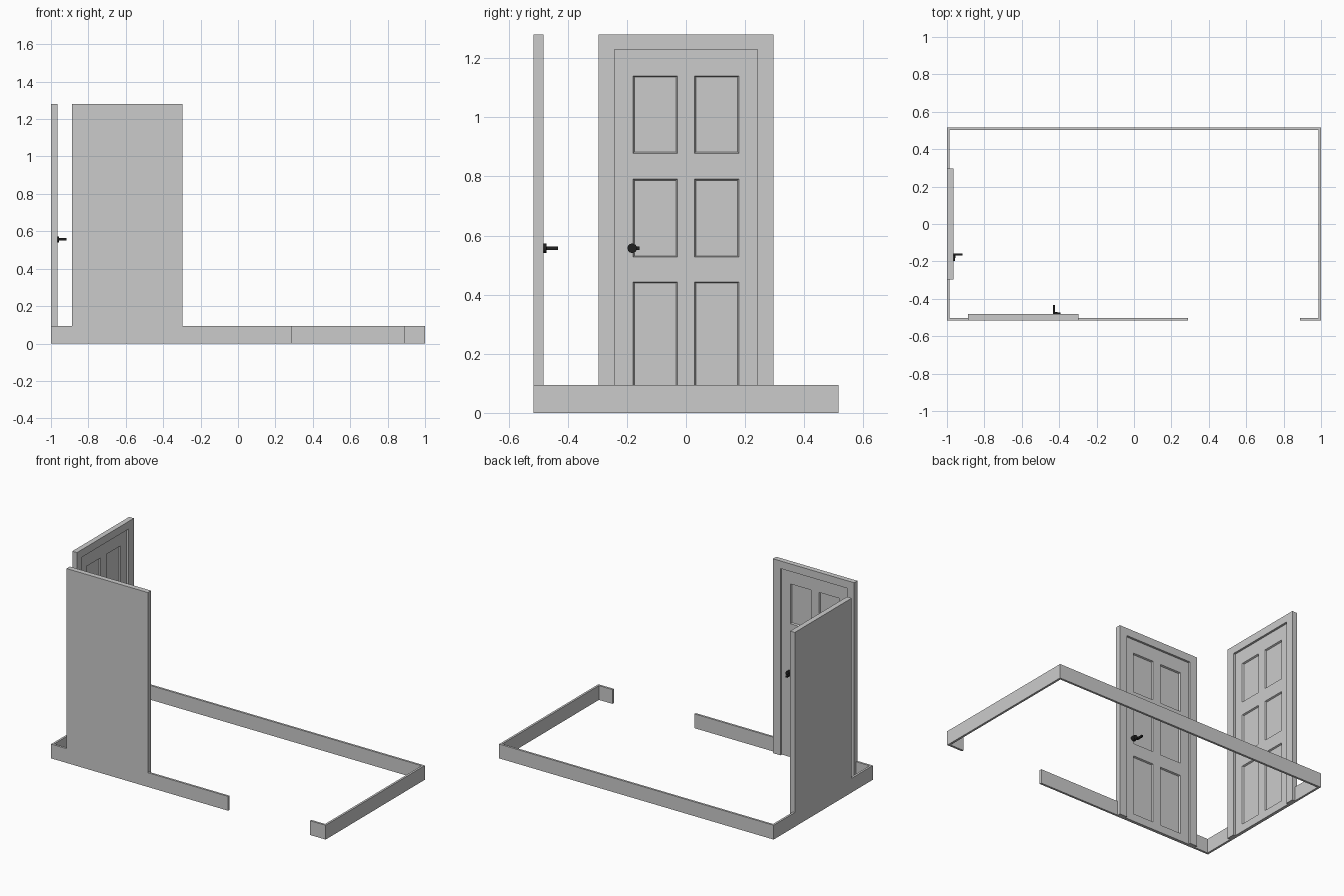
import bpy, bmesh, math
from mathutils import Matrix, Vector

if "Cube" in bpy.data.objects:
    bpy.data.objects.remove(bpy.data.objects["Cube"])

black = bpy.data.materials.new("black_metal")
black.diffuse_color = (0.015, 0.015, 0.015, 1)
black.use_nodes = True
black.node_tree.nodes["Principled BSDF"].inputs["Base Color"].default_value = black.diffuse_color

def finish(bm, name, place=Matrix(), mat=None):
    bmesh.ops.recalc_face_normals(bm, faces=bm.faces)
    me = bpy.data.meshes.new(name)
    bm.to_mesh(me)
    bm.free()
    ob = bpy.data.objects.new(name, me)
    ob.matrix_world = place
    bpy.context.collection.objects.link(ob)
    if mat:
        me.materials.append(mat)
    return ob

def add_box(bm, lo, hi):
    lo, hi = Vector(lo), Vector(hi)
    m = Matrix.Translation((lo + hi) / 2) @ Matrix.Diagonal((*(hi - lo), 1))
    bmesh.ops.create_cube(bm, size=1, matrix=m)

def extrude_outline(points, vec):
    bm = bmesh.new()
    face = bm.faces.new([bm.verts.new(p) for p in points])
    ext = bmesh.ops.extrude_face_region(bm, geom=[face], use_keep_orig=True)
    bmesh.ops.translate(bm, vec=vec, verts=[g for g in ext["geom"] if isinstance(g, bmesh.types.BMVert)])
    return bm

W, H, T = 0.296, 1.28, 0.034      # door half width, height, frame depth
IW, IH, ST = 0.242, 1.23, 0.020   # opening half width, height, leaf depth

def door(prefix, place):
    # casing round the leaf
    pts = [(-W, 0), (-W, H), (W, H), (W, 0), (IW, 0), (IW, IH), (-IW, IH), (-IW, 0)]
    finish(extrude_outline([(u, 0, z) for u, z in pts], (0, T, 0)), prefix + "_frame", place)

    # leaf: gridded room side with six recessed panels
    us = [-IW, -0.179, -0.029, 0.029, 0.179, IW]
    zs = [0, 0.05, 0.443, 0.527, 0.791, 0.878, 1.14, IH]
    bm = bmesh.new()
    grid = [[bm.verts.new((u, ST, z)) for u in us] for z in zs]
    panels = []
    for j in range(len(zs) - 1):
        for i in range(len(us) - 1):
            f = bm.faces.new((grid[j][i + 1], grid[j][i], grid[j + 1][i], grid[j + 1][i + 1]))
            if i % 2 and j % 2:
                panels.append(f)
    rim = [e for e in bm.edges if e.is_boundary]
    ext = bmesh.ops.extrude_edge_only(bm, edges=rim)["geom"]
    for v in (g for g in ext if isinstance(g, bmesh.types.BMVert)):
        v.co.y = 0
    bmesh.ops.holes_fill(bm, edges=[e for e in bm.edges if e.is_boundary], sides=0)
    bm.normal_update()
    bmesh.ops.inset_individual(bm, faces=panels, thickness=0.006, depth=0)
    for v in {v for f in panels for v in f.verts}:
        v.co.y -= 0.010
    finish(bm, prefix + "_leaf", place)

    # round rose and bent lever handle
    hu, hz = 0.182, 0.557
    bm = bmesh.new()
    rot = Matrix.Rotation(math.pi / 2, 4, 'X')
    bmesh.ops.create_cone(bm, cap_ends=True, segments=24, radius1=0.016, radius2=0.016, depth=0.026,
                          matrix=Matrix.Translation((hu, 0.031, hz)) @ rot)
    rose = finish(bm, prefix + "_handle_rose", place, black)
    for p in rose.data.polygons:
        p.use_smooth = len(p.vertices) == 4
    rose.data.set_sharp_from_angle(angle=math.radians(40))
    bm = bmesh.new()
    add_box(bm, (0.158, 0.034, hz - 0.006), (hu, 0.046, hz + 0.006))
    add_box(bm, (0.158, 0.034, hz - 0.006), (0.169, 0.083, hz + 0.006))
    finish(bm, prefix + "_handle_lever", place, black)

X, Y, S, SH = 1.0, 0.516, 0.014, 0.094
door("front_door", Matrix.Translation((-0.592, -Y, 0)))
door("side_door", Matrix.Translation((-X, 0, 0)) @ Matrix.Rotation(-math.pi / 2, 4, 'Z'))

# skirting boards, broken at the doors and the open doorway
a, b = X - S, Y - S
runs = {
    "skirting_long": [(-X, W), (-X, Y), (X, Y), (X, -Y), (0.887, -Y), (0.887, -b),
                      (a, -b), (a, b), (-a, b), (-a, W)],
    "skirting_corner": [(-X, -W), (-X, -Y), (-0.888, -Y), (-0.888, -b), (-a, -b), (-a, -W)],
    "skirting_front": [(-0.296, -Y), (0.29, -Y), (0.29, -b), (-0.296, -b)],
}
for name, pts in runs.items():
    finish(extrude_outline([(x, y, 0) for x, y in pts], (0, 0, SH)), name)
